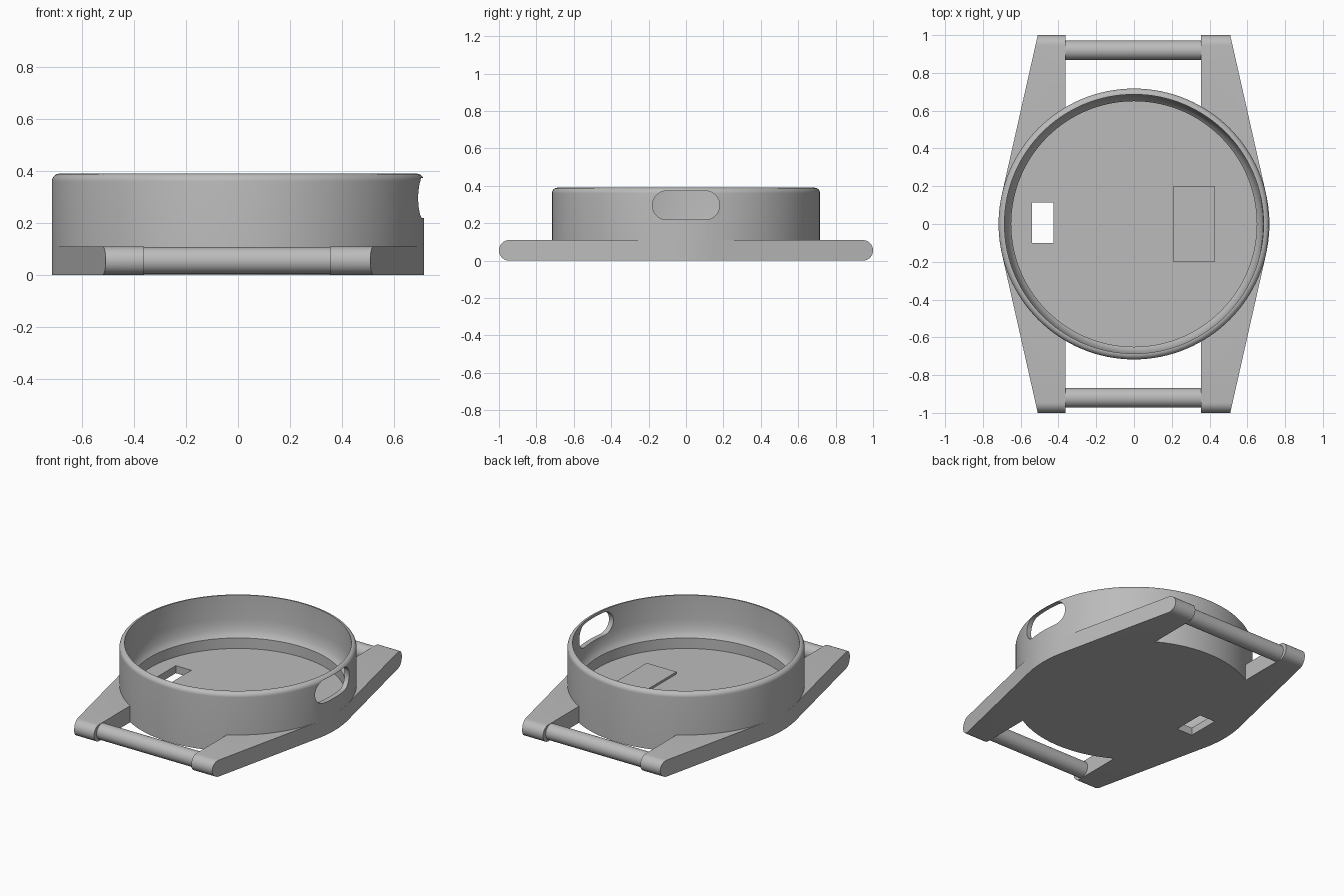
import bpy, bmesh, math
from mathutils import Vector

old = bpy.data.objects.get("Cube")
if old:
    bpy.data.objects.remove(old, do_unlink=True)

RADIUS, TOP, FLOOR = 0.717, 0.39, 0.05
LUG = 0.11            # lug thickness
SEGMENTS = 128

grey = bpy.data.materials.new("plain grey")
grey.use_nodes = True
grey.diffuse_color = (0.5, 0.5, 0.5, 1)
grey.node_tree.nodes["Principled BSDF"].inputs["Base Color"].default_value = (0.5, 0.5, 0.5, 1)


def make_object(name, bm):
    bmesh.ops.recalc_face_normals(bm, faces=bm.faces)
    mesh = bpy.data.meshes.new(name)
    bm.to_mesh(mesh)
    bm.free()
    mesh.materials.append(grey)
    obj = bpy.data.objects.new(name, mesh)
    bpy.context.collection.objects.link(obj)
    return obj


def lathe(name, profile):
    """Closed solid turned around z from (radius, height) points."""
    bm = bmesh.new()
    angles = [2 * math.pi * i / SEGMENTS for i in range(SEGMENTS)]
    rings = [[bm.verts.new((r * math.cos(a), r * math.sin(a), z)) for a in angles]
             for r, z in profile]
    for low, high in zip(rings, rings[1:]):
        for i in range(SEGMENTS):
            j = (i + 1) % SEGMENTS
            bm.faces.new((low[i], low[j], high[j], high[i]))
    bm.faces.new(rings[0])
    bm.faces.new(rings[-1])
    return make_object(name, bm)


def prism(name, points, sweep):
    """Outline of 3D points pushed along a vector."""
    bm = bmesh.new()
    face = bm.faces.new([bm.verts.new(p) for p in points])
    moved = bmesh.ops.extrude_face_region(bm, geom=[face], use_keep_orig=True)["geom"]
    bmesh.ops.translate(bm, vec=sweep,
                        verts=[v for v in moved if isinstance(v, bmesh.types.BMVert)])
    return make_object(name, bm)


def block(name, x0, x1, y0, y1, z0, z1):
    return prism(name, [(x0, y0, z0), (x1, y0, z0), (x1, y1, z0), (x0, y1, z0)],
                 Vector((0, 0, z1 - z0)))


def stadium(half_length, radius, z, steps=16):
    """Rounded slot outline in the y-z plane."""
    points = []
    for side in (1, -1):
        for i in range(steps + 1):
            a = math.pi * i / steps - math.pi / 2
            points.append((side * (half_length - radius + radius * math.cos(a)),
                           z + side * radius * math.sin(a)))
    return points


def combine(target, tool, operation):
    mod = target.modifiers.new(operation, "BOOLEAN")
    mod.operation, mod.solver, mod.object = operation, "EXACT", tool
    bpy.context.view_layer.objects.active = target
    bpy.ops.object.modifier_apply(modifier=mod.name)
    bpy.data.objects.remove(tool, do_unlink=True)


def smooth(obj):
    bpy.ops.object.select_all(action="DESELECT")
    obj.select_set(True)
    bpy.context.view_layer.objects.active = obj
    bpy.ops.object.shade_smooth_by_angle(angle=math.radians(30))


# Base plate: long rounded slab trimmed to the tapered outline
case = prism("watch_case", [(-0.9, y, z) for y, z in stadium(1.0, LUG / 2, LUG / 2)],
             Vector((1.8, 0, 0)))
corner = Vector((0.51, 1.0))
tangent = math.atan2(corner.y, corner.x) - math.acos(RADIUS / corner.length)
arc = [tangent * (i / 8 - 1) for i in range(17)]
right = ([(0.505, -1.02)] + [(RADIUS * math.cos(a), RADIUS * math.sin(a)) for a in arc]
         + [(0.505, 1.02)])
outline = right + [(-x, -y) for x, y in right]
combine(case, prism("outline", [(x, y, -0.1) for x, y in outline], Vector((0, 0, 0.4))),
        "INTERSECT")

# Strap gaps between the lugs
for side in (-1, 1):
    y0, y1 = sorted((side * 0.4, side * 1.2))
    combine(case, block("strap_gap", -0.363, 0.355, y0, y1, -0.1, 0.3), "DIFFERENCE")

# Round body with a softened top rim
fillet = [(RADIUS - 0.03 + 0.03 * math.cos(a), TOP - 0.03 + 0.03 * math.sin(a))
          for a in (math.pi / 2 * i / 8 for i in range(9))]
combine(case, lathe("body", [(RADIUS, 0)] + fillet), "UNION")

# Cavity with a curved shoulder above the floor
combine(case, lathe("cavity", [(0.65, FLOOR), (0.65, 0.12), (0.663, 0.135), (0.674, 0.16),
                               (0.682, 0.195), (0.686, 0.235), (0.686, 0.5)]), "DIFFERENCE")

# Side slot and floor window
combine(case, prism("side_slot", [(0.5, y, z) for y, z in stadium(0.18, 0.077, 0.296)],
                    Vector((0.4, 0, 0))), "DIFFERENCE")
combine(case, block("floor_window", -0.54, -0.425, -0.1, 0.115, -0.1, 0.1), "DIFFERENCE")
smooth(case)

# Raised pad on the floor
block("floor_pad", 0.21, 0.43, -0.2, 0.2, FLOOR - 0.01, FLOOR + 0.015)

# Strap bars
for side, name in ((-1, "front_strap_bar"), (1, "back_strap_bar")):
    circle = [2 * math.pi * i / 48 for i in range(48)]
    bar = prism(name, [(-0.38, side * 0.92 + 0.052 * math.cos(a), LUG / 2 + 0.052 * math.sin(a))
                       for a in circle], Vector((0.755, 0, 0)))
    smooth(bar)
